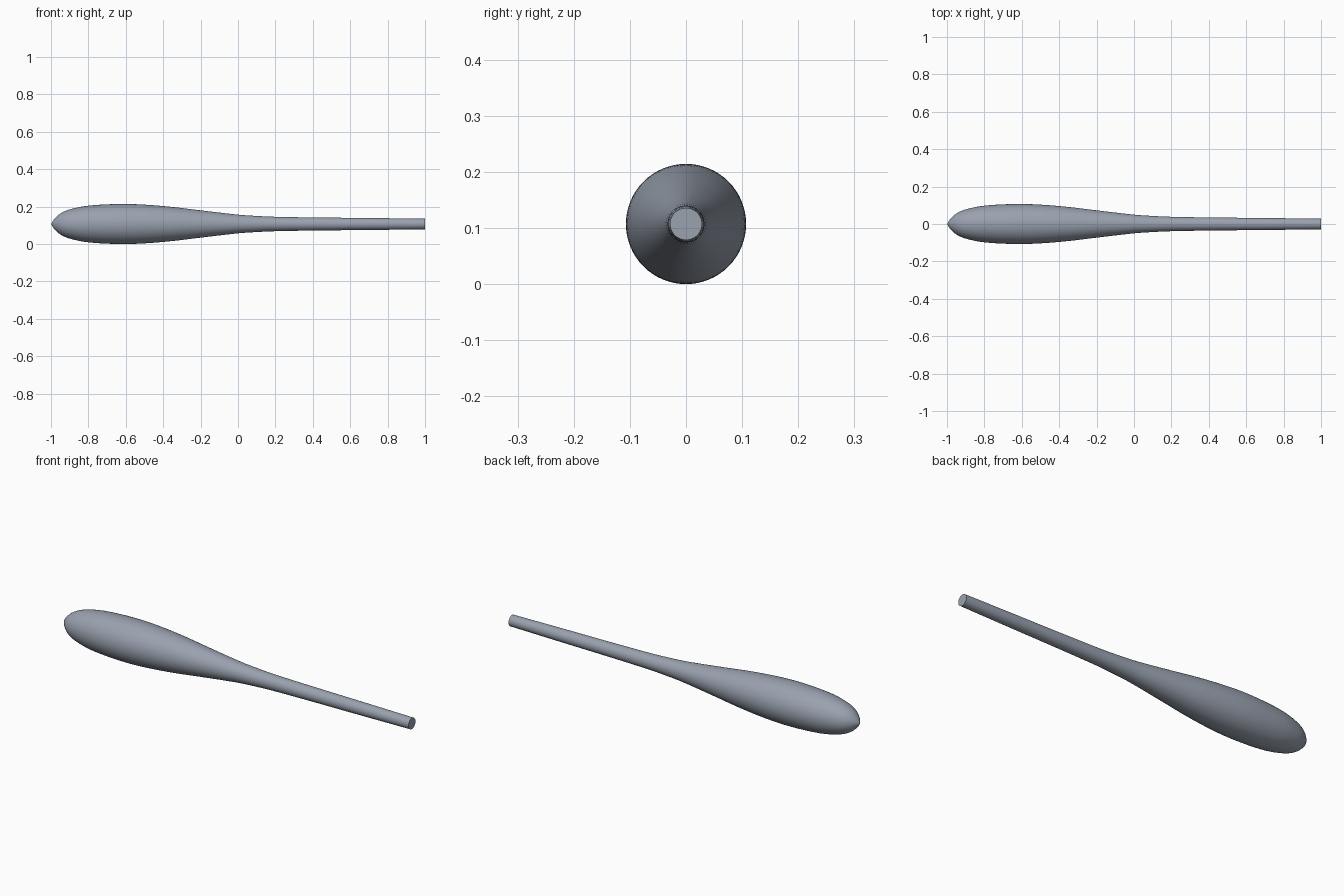
import bpy, bmesh, math
from mathutils import Vector

if "Cube" in bpy.data.objects:
    bpy.data.objects.remove(bpy.data.objects["Cube"])

SIDES = 64
AXIS_Z = 0.107

# Outline of the turned body: position along x, radius
profile = [Vector(p) for p in [
    (-1.0, 0.0), (-0.982, 0.027), (-0.95, 0.056), (-0.9, 0.078), (-0.8, 0.098),
    (-0.63, 0.107), (-0.5, 0.1035), (-0.35, 0.091), (-0.2, 0.073), (0.0, 0.050),
    (0.1, 0.043), (0.2, 0.0385), (0.4, 0.035), (0.7, 0.032), (1.0, 0.0285)]]


def smooth_outline(pts, steps=4):
    """Catmull-Rom curve through the outline points."""
    p = [2 * pts[0] - pts[1]] + pts + [2 * pts[-1] - pts[-2]]
    out = []
    for i in range(1, len(p) - 2):
        m0 = m1 = None
        h = p[i + 1].x - p[i].x
        m0 = (p[i + 1].y - p[i - 1].y) / (p[i + 1].x - p[i - 1].x) * h
        m1 = (p[i + 2].y - p[i].y) / (p[i + 2].x - p[i].x) * h
        for s in range(steps):
            t = s / steps
            r = ((2*t**3 - 3*t**2 + 1) * p[i].y + (t**3 - 2*t**2 + t) * m0
                 + (3*t**2 - 2*t**3) * p[i + 1].y + (t**3 - t**2) * m1)
            out.append((p[i].x + h * t, r))
    out.append(tuple(pts[-1]))
    return out


# Turned body: pointed bulb narrowing into a long stem
bm = bmesh.new()
outline = smooth_outline(profile)
tip = bm.verts.new((outline[0][0], 0, AXIS_Z))
rings = []
for x, r in outline[1:]:
    rings.append([bm.verts.new((x, r * math.cos(a), AXIS_Z + r * math.sin(a)))
                  for a in (2 * math.pi * k / SIDES for k in range(SIDES))])
for k in range(SIDES):
    n = (k + 1) % SIDES
    bm.faces.new((tip, rings[0][n], rings[0][k]))
    for a, b in zip(rings, rings[1:]):
        bm.faces.new((a[k], a[n], b[n], b[k]))
# Flat cap at the stem end
bm.faces.new(rings[-1])
bmesh.ops.recalc_face_normals(bm, faces=bm.faces[:])

mesh = bpy.data.meshes.new("bulb_and_stem")
bm.to_mesh(mesh)
bm.free()
body = bpy.data.objects.new("bulb_and_stem", mesh)
bpy.context.collection.objects.link(body)

grey = bpy.data.materials.new("blue_grey")
grey.diffuse_color = (0.32, 0.36, 0.43, 1)
grey.use_nodes = True
grey.node_tree.nodes["Principled BSDF"].inputs["Base Color"].default_value = grey.diffuse_color
mesh.materials.append(grey)

bpy.context.view_layer.objects.active = body
body.select_set(True)
bpy.ops.object.shade_smooth_by_angle(angle=math.radians(35))
